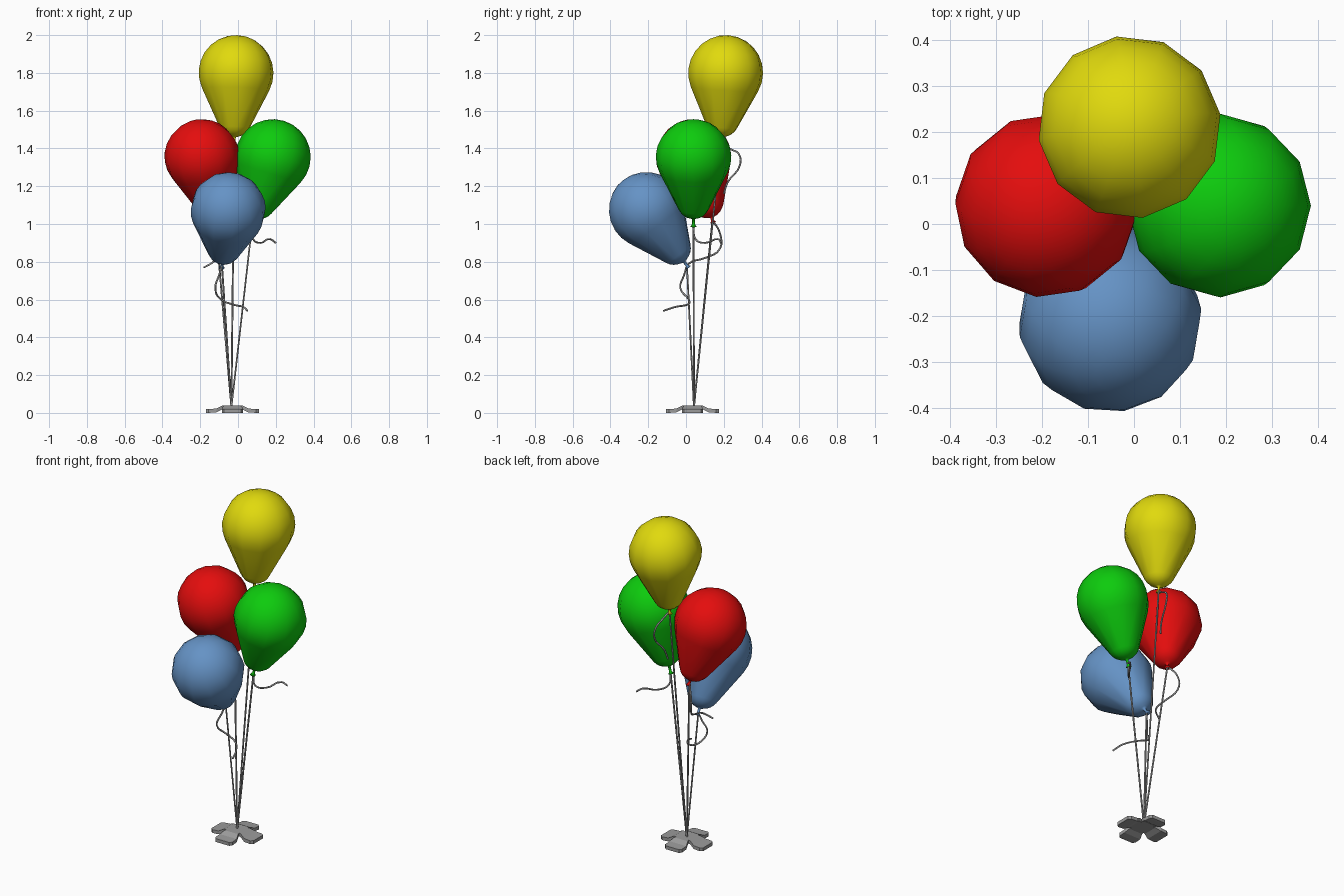
import bpy, bmesh, math
from mathutils import Vector

cube = bpy.data.objects.get("Cube")
if cube:
    bpy.data.objects.remove(cube)


def material(name, rgb):
    m = bpy.data.materials.new(name)
    m.use_nodes = True
    m.diffuse_color = (*rgb, 1)
    m.node_tree.nodes["Principled BSDF"].inputs["Base Color"].default_value = (*rgb, 1)
    return m


GREY = material("grey", (0.33, 0.33, 0.33))
COLOURS = {
    "red": material("red", (0.78, 0.004, 0.004)),
    "green": material("green", (0.004, 0.6, 0.004)),
    "yellow": material("yellow", (0.75, 0.7, 0.004)),
    "blue": material("blue", (0.13, 0.29, 0.56)),
}
ANCHOR = Vector((-0.035, 0.042, 0.03))


def add_mesh(name, bm, mat):
    bmesh.ops.recalc_face_normals(bm, faces=bm.faces)
    mesh = bpy.data.meshes.new(name)
    bm.to_mesh(mesh)
    bm.free()
    mesh.materials.append(mat)
    ob = bpy.data.objects.new(name, mesh)
    bpy.context.collection.objects.link(ob)
    return ob


def lathe(bm, profile, sides=12):
    """Spin (radius, height) pairs about z; zero radius makes a pole."""
    rings = []
    for r, z in profile:
        n = sides if r > 1e-5 else 1
        rings.append([bm.verts.new((r * math.sin(math.tau * i / sides),
                                    r * math.cos(math.tau * i / sides), z)) for i in range(n)])
    for a, b in zip(rings, rings[1:]):
        for i in range(sides):
            j = (i + 1) % sides
            quad = [a[i % len(a)], a[j % len(a)], b[j % len(b)], b[i % len(b)]]
            bm.faces.new(list(dict.fromkeys(quad)))


def balloon(colour, head, knot):
    # Large round head tapering tangentially into a small round tail
    big, small, gap = 0.2, 0.09, 0.25
    tilt = math.asin((big - small) / gap)
    profile = []
    for k in range(9):
        a = math.pi / 2 - k / 8 * (math.pi / 2 + tilt)
        profile.append((big * math.cos(a), big * math.sin(a)))
    for k in range(5):
        a = -tilt - k / 5 * (math.pi / 2 - tilt)
        profile.append((small * math.cos(a), small * math.sin(a) - gap))
    # Tied neck with a flared lip
    length = (Vector(head) - Vector(knot)).length
    profile += [(0.008, -0.342), (0.007, -length), (0.016, -length - 0.014), (0, -length - 0.01)]
    bm = bmesh.new()
    lathe(bm, profile)
    for f in bm.faces:
        f.smooth = True
    ob = add_mesh(colour + "_balloon", bm, COLOURS[colour])
    ob.location = head
    ob.rotation_mode = "QUATERNION"
    ob.rotation_quaternion = (Vector(head) - Vector(knot)).to_track_quat("Z", "Y")


def cord(name, points, radius, curved):
    cu = bpy.data.curves.new(name, "CURVE")
    cu.dimensions = "3D"
    cu.bevel_depth = radius
    cu.bevel_resolution = 1
    cu.resolution_u = 4
    cu.use_fill_caps = True
    sp = cu.splines.new("BEZIER" if curved else "POLY")
    pts = sp.bezier_points if curved else sp.points
    pts.add(len(points) - 1)
    for p, co in zip(pts, points):
        if curved:
            p.co = co
            p.handle_left_type = p.handle_right_type = "AUTO"
        else:
            p.co = (*co, 1)
    cu.materials.append(GREY)
    bpy.context.collection.objects.link(bpy.data.objects.new(name, cu))


# Balloons: head centre, knot, then the loose curl of string after the knot
BUNCH = {
    "yellow": ((-0.01, 0.21, 1.8), (-0.02, 0.185, 1.44),
               [(0, 0.23, 1.4), (0.005, 0.28, 1.37), (0.01, 0.285, 1.31),
                (-0.01, 0.22, 1.22), (-0.02, 0.2, 1.16)]),
    "red": ((-0.19, 0.04, 1.355), (-0.12, 0.14, 1.02),
            [(-0.16, 0.18, 0.95), (-0.16, 0.18, 0.87), (-0.13, 0.1, 0.82),
             (-0.13, 0.03, 0.8), (-0.18, 0, 0.77)]),
    "green": ((0.185, 0.04, 1.355), (0.075, 0.04, 1.0),
              [(0.08, 0.05, 0.92), (0.12, 0.1, 0.9), (0.17, 0.17, 0.92), (0.2, 0.185, 0.9)]),
    "blue": ((-0.052, -0.21, 1.075), (-0.085, 0.005, 0.78),
             [(-0.1, -0.01, 0.73), (-0.12, -0.03, 0.66), (-0.09, 0.015, 0.6),
              (-0.03, 0.01, 0.575), (0.03, -0.06, 0.56), (0.05, -0.12, 0.54)]),
}
for colour, (head, knot, curl) in BUNCH.items():
    balloon(colour, head, knot)
    foot = ANCHOR + (Vector(knot) - ANCHOR) * 0.003
    cord(colour + "_string", [foot, knot], 0.005, False)
    cord(colour + "_string_curl", [knot] + curl, 0.005, True)

# Weight: raised square hub with four petals that step down and flare
THICK = 0.02
SECTIONS = [(0.04, 0.04, 0.018), (0.055, 0.045, 0.018), (0.085, 0.056, 0.003),
            (0.125, 0.056, 0.0), (0.14, 0.045, 0.0)]
bm = bmesh.new()
for k in range(4):
    c, s = math.cos(k * math.pi / 2), math.sin(k * math.pi / 2)
    loops = []
    for r, w, z in SECTIONS:
        corners = [(-w, z), (w, z), (w, z + THICK), (-w, z + THICK)]
        loops.append([bm.verts.new((r * c - y * s, r * s + y * c, h)) for y, h in corners])
    for a, b in zip(loops, loops[1:]):
        for i in range(4):
            j = (i + 1) % 4
            bm.faces.new((a[i], a[j], b[j], b[i]))
    bm.faces.new(loops[-1])
hub = [bm.verts.new((x * 0.04, y * 0.04, z)) for z in (0.018, 0.018 + THICK)
       for x, y in ((-1, -1), (1, -1), (1, 1), (-1, 1))]
bm.faces.new(hub[:4])
bm.faces.new(hub[4:])
bmesh.ops.remove_doubles(bm, verts=bm.verts, dist=0.0005)
weight = add_mesh("weight", bm, GREY)
weight.location = (-0.03, 0.035, 0)
